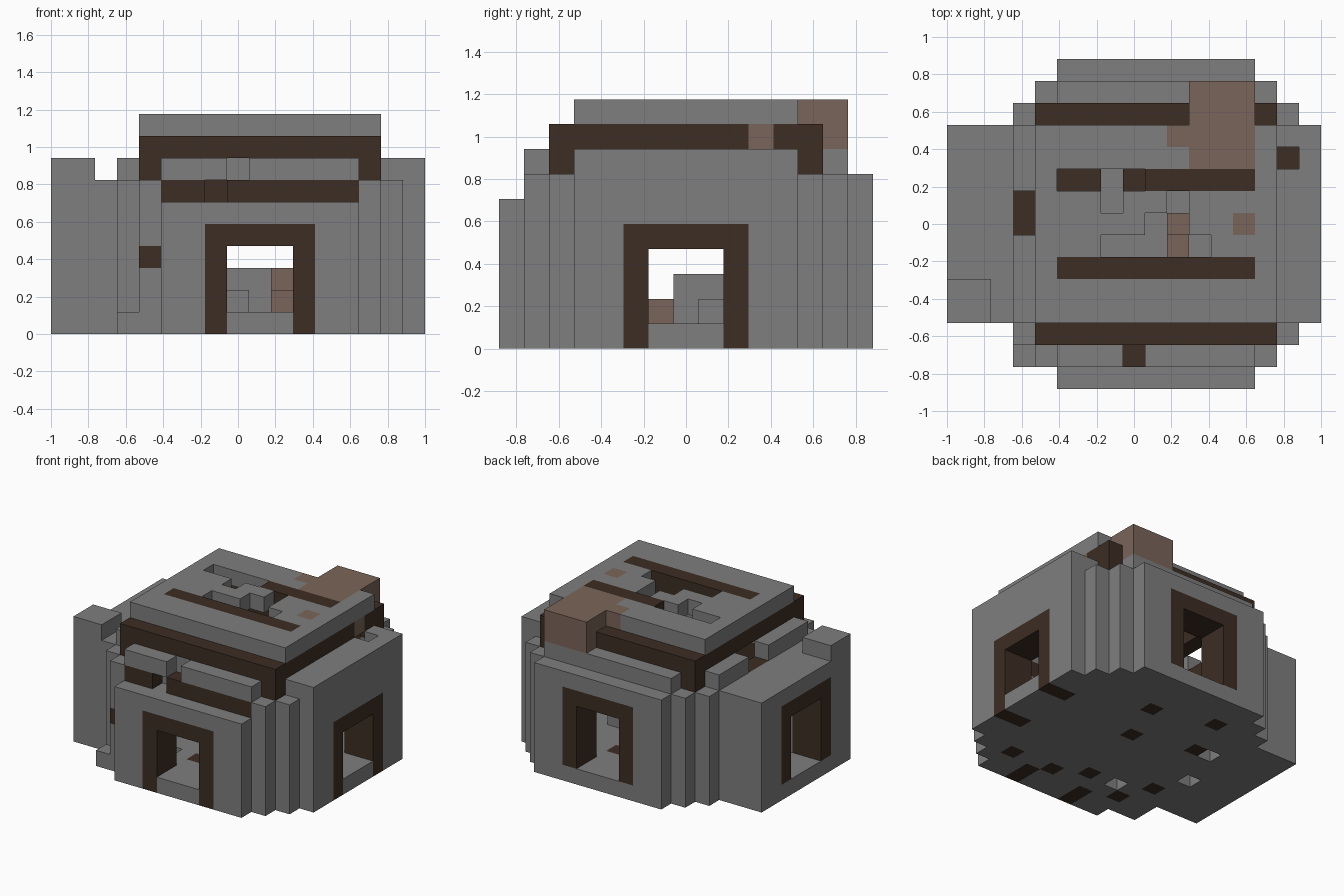
import bpy
import bmesh
from mathutils import Vector

cube = bpy.data.objects.get("Cube")
if cube:
    bpy.data.objects.remove(cube, do_unlink=True)

U = 2 / 17                      # edge of one building block
ORIGIN = Vector((-1, -7.5 * U, 0))
COLOURS = {
    "stone_grey": (0.21, 0.21, 0.21, 1),
    "dark_timber": (0.045, 0.026, 0.017, 1),
    "clay_brown": (0.195, 0.13, 0.1, 1),
}
STONE, TIMBER, CLAY = range(3)
materials = []
for name, rgba in COLOURS.items():
    mat = bpy.data.materials.new(name)
    mat.use_nodes = True
    mat.diffuse_color = rgba
    bsdf = mat.node_tree.nodes["Principled BSDF"]
    bsdf.inputs["Base Color"].default_value = rgba
    bsdf.inputs["Roughness"].default_value = 0.9
    materials.append(mat)

cells = {}                      # block position -> (part, colour)


def fill(part, colour, x, y, z):
    """Fill a box of blocks; each range is (start, end)."""
    for i in range(*x):
        for j in range(*y):
            for k in range(*z):
                cells[i, j, k] = (part, colour)


def carve(x, y, z):
    for i in range(*x):
        for j in range(*y):
            for k in range(*z):
                cells.pop((i, j, k), None)


def block(part, colour, *places):
    for p in places:
        cells[p] = (part, colour)


# Floor, stepped like the walls
for x, y in (((5, 14), (0, 15)), ((4, 15), (1, 14)), ((3, 16), (2, 13)), ((0, 17), (3, 12))):
    fill("floor", STONE, x, y, (0, 1))
block("floor", TIMBER, (10, 11, 0), (6, 12, 0), (9, 8, 0), (5, 9, 0), (13, 2, 0),
      (10, 2, 0), (8, 3, 0), (5, 2, 0), (4, 4, 0))
for i, j in ((4, 9), (6, 3), (3, 6)):
    carve((i, i + 1), (j, j + 1), (0, 1))

# Stepped corner pillars
for cx in (3, 14):
    for cy in (2, 12):
        fill("corner_pillars", STONE, (cx, cx + 2), (cy, cy + 1), (1, 7))
for cx in (4, 14):
    for cy in (1, 13):
        fill("corner_pillars", STONE, (cx, cx + 1), (cy, cy + 1), (1, 7))
block("corner_pillars", TIMBER, (4, 1, 3))
block("corner_pillars", STONE, (3, 1, 0))

# Outer walls
fill("front_wall", STONE, (5, 14), (0, 1), (1, 6))
fill("back_wall", STONE, (5, 14), (14, 15), (1, 7))
fill("left_wall", STONE, (16, 17), (3, 12), (1, 8))
fill("right_wing", STONE, (0, 3), (3, 12), (1, 7))
fill("right_wing", STONE, (0, 2), (3, 5), (7, 8))

# Inner walls with a timber course below the top row
for part, x, y in (("front_inner_wall", (5, 14), (1, 2)),
                   ("back_inner_wall", (5, 14), (13, 14)),
                   ("left_inner_wall", (15, 16), (3, 12)),
                   ("right_inner_wall", (3, 4), (3, 12))):
    fill(part, STONE, x, y, (1, 8))
    fill(part, TIMBER, x, y, (6, 7))

# Missing blocks in the wall tops
carve((8, 9), (1, 2), (7, 8))
carve((7, 8), (1, 2), (6, 7))
carve((3, 4), (7, 9), (7, 8))
carve((15, 16), (10, 11), (7, 8))

# Timber door frames with openings through the walls
for part, y, z in (("front_door_frame", (0, 2), 0), ("back_door_frame", (13, 15), 1)):
    fill(part, TIMBER, (7, 12), y, (z, z + 5))
    carve((8, 11), y, (z, z + 4))
for part, x, z in (("left_door_frame", (15, 17), 0), ("right_door_frame", (0, 2), 1)):
    fill(part, TIMBER, x, (5, 10), (z, z + 5))
    carve(x, (6, 9), (z, z + 4))
carve((2, 4), (6, 9), (1, 5))
fill("floor", STONE, (8, 11), (0, 2), (0, 1))
fill("floor", STONE, (15, 17), (6, 9), (0, 1))

# Timber ring under the roof, on short corner posts
for y in (2, 12):
    fill("roof_ring", TIMBER, (4, 15), (y, y + 1), (8, 9))
for x in (4, 14):
    fill("roof_ring", TIMBER, (x, x + 1), (2, 13), (8, 9))
    for y in (2, 12):
        block("roof_ring", TIMBER, (x, y, 7))
block("roof_ring", CLAY, (14, 10, 8))

# Roof slab with inlaid beams
fill("roof", STONE, (4, 15), (3, 12), (9, 10))
for y in (5, 9):
    fill("roof_beams", TIMBER, (5, 14), (y, y + 1), (8, 10))
carve((5, 9), (9, 10), (9, 10))
carve((7, 8), (8, 10), (8, 10))
carve((7, 12), (6, 7), (9, 10))
carve((9, 10), (7, 8), (9, 10))
carve((10, 11), (7, 9), (9, 10))

# Clay patch and chimney stump on the roof
fill("clay_patch", CLAY, (11, 14), (10, 12), (9, 10))
block("clay_patch", CLAY, (10, 11, 9), (13, 7, 9))
fill("clay_stump", CLAY, (11, 14), (12, 14), (8, 10))

# Fallen blocks inside
fill("rubble", STONE, (8, 10), (8, 9), (1, 3))
fill("rubble", STONE, (11, 12), (7, 9), (1, 3))
block("rubble", STONE, (8, 7, 1), (12, 8, 1), (10, 8, 1))
block("rubble", CLAY, (10, 6, 1), (10, 7, 1), (10, 7, 2))


# Turn the blocks of each part into one mesh, keeping only exposed faces
def build(part):
    bm = bmesh.new()
    for pos, (owner, colour) in cells.items():
        if owner != part:
            continue
        for axis in range(3):
            for side in (0, 1):
                step = Vector((0, 0, 0))
                step[axis] = 2 * side - 1
                beside = tuple(int(a + b) for a, b in zip(pos, step))
                if beside in cells:
                    continue
                ring = []
                for a, b in ((0, 0), (1, 0), (1, 1), (0, 1)):
                    corner = Vector(pos)
                    corner[axis] += side
                    corner[(axis + 1) % 3] += a
                    corner[(axis + 2) % 3] += b
                    ring.append(bm.verts.new(corner * U + ORIGIN))
                face = bm.faces.new(ring if side else ring[::-1])
                face.material_index = colour
    bmesh.ops.remove_doubles(bm, verts=bm.verts[:], dist=U / 100)
    bmesh.ops.dissolve_limit(bm, angle_limit=0.01, verts=bm.verts[:],
                             edges=bm.edges[:], delimit={"MATERIAL"})
    mesh = bpy.data.meshes.new(part)
    for mat in materials:
        mesh.materials.append(mat)
    bm.to_mesh(mesh)
    bm.free()
    bpy.context.collection.objects.link(bpy.data.objects.new(part, mesh))


for part in sorted({owner for owner, _ in cells.values()}):
    build(part)
